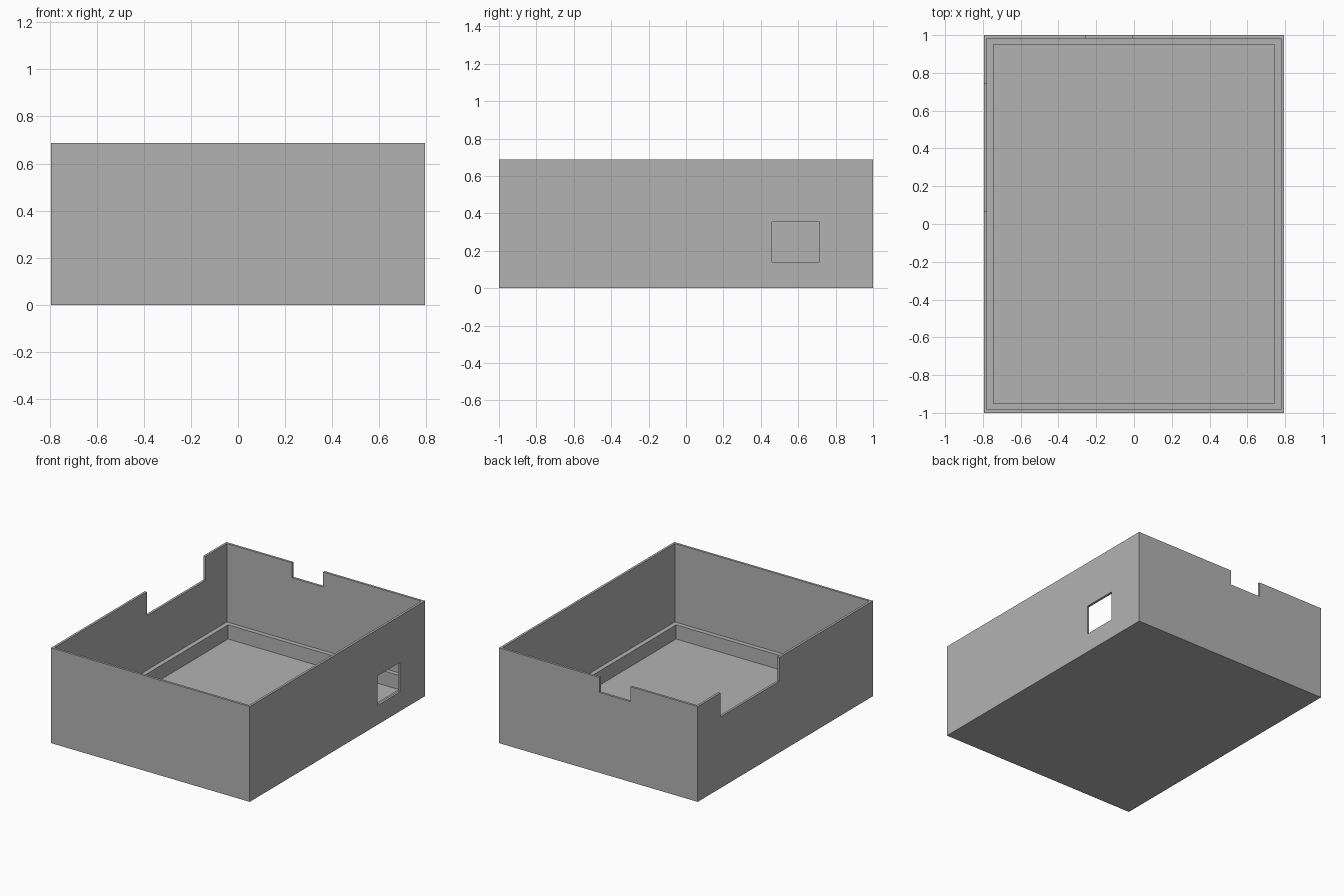
import bpy

# Remove the default cube
cube = bpy.data.objects.get("Cube")
if cube:
    bpy.data.objects.remove(cube, do_unlink=True)

X, Y, H = 0.794, 1.0, 0.688      # outer half sizes and height
WALL, LEDGE, FLOOR = 0.017, 0.05, 0.02
LEDGE_Z = 0.122

grey = bpy.data.materials.new("plain grey")
grey.use_nodes = True
colour = (0.45, 0.45, 0.45, 1)
grey.diffuse_color = colour
grey.node_tree.nodes["Principled BSDF"].inputs["Base Color"].default_value = colour


def box(name, low, high):
    """Axis-aligned box between two corners."""
    bpy.ops.mesh.primitive_cube_add(size=1)
    obj = bpy.context.object
    obj.name = name
    for v in obj.data.vertices:
        v.co = [high[i] if v.co[i] > 0 else low[i] for i in range(3)]
    obj.data.materials.append(grey)
    return obj


def cut(target, name, low, high):
    """Subtract a hidden box from the target."""
    cutter = box(name, low, high)
    cutter.hide_render = True
    mod = target.modifiers.new(name, 'BOOLEAN')
    mod.operation = 'DIFFERENCE'
    mod.solver = 'EXACT'
    mod.object = cutter
    bpy.context.view_layer.objects.active = target
    bpy.ops.object.modifier_apply(modifier=name)
    bpy.data.objects.remove(cutter, do_unlink=True)


# Open case body
case = box("open_case", (-X, -Y, 0), (X, Y, H))

# Main cavity above the ledge, and the narrower well down to the floor
for name, inset, base in (("cavity", WALL, LEDGE_Z), ("floor_well", LEDGE, FLOOR)):
    cut(case, name, (inset - X, inset - Y, base), (X - inset, Y - inset, H + 0.1))

# Wide notch in the right wall, small notch in the back wall
cut(case, "right_notch", (-X - 0.1, 0.07, 0.515), (-X + 0.1, 0.74, H + 0.1))
cut(case, "back_notch", (-0.257, Y - 0.1, 0.58), (-0.009, Y + 0.1, H + 0.1))

# Rectangular port through the left wall
cut(case, "left_port", (X - 0.04, 0.46, 0.139), (X + 0.1, 0.713, 0.353))
